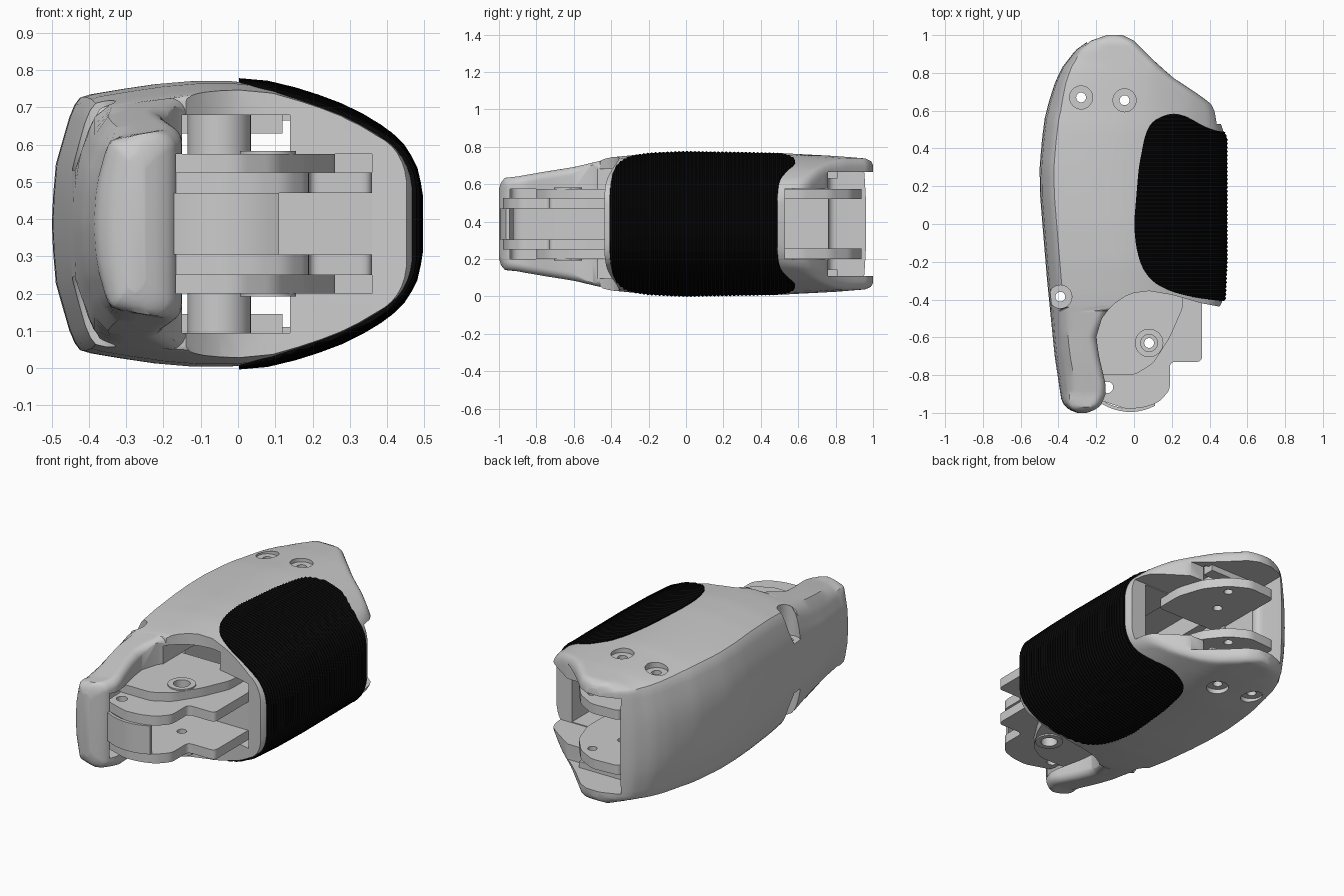
import bpy, bmesh, math

if "Cube" in bpy.data.objects:
    bpy.data.objects.remove(bpy.data.objects["Cube"])

MID = 0.3875  # mirror height of the whole part


def lerp(table, v):
    if v <= table[0][0]:
        return table[0][1]
    for (a, fa), (b, fb) in zip(table, table[1:]):
        if v <= b:
            return fa + (fb - fa) * (v - a) / (b - a)
    return table[-1][1]


def finish(name, bm):
    bmesh.ops.recalc_face_normals(bm, faces=bm.faces)
    me = bpy.data.meshes.new(name)
    bm.to_mesh(me)
    bm.free()
    ob = bpy.data.objects.new(name, me)
    bpy.context.collection.objects.link(ob)
    return ob


def prism(name, pts, z0, z1):
    bm = bmesh.new()
    lo = [bm.verts.new((x, y, z0)) for x, y in pts]
    hi = [bm.verts.new((x, y, z1)) for x, y in pts]
    bm.faces.new(lo[::-1])
    bm.faces.new(hi)
    n = len(pts)
    for i in range(n):
        j = (i + 1) % n
        bm.faces.new((lo[i], lo[j], hi[j], hi[i]))
    return finish(name, bm)


def rect(x0, x1, y0, y1):
    return [(x0, y0), (x1, y0), (x1, y1), (x0, y1)]


def circle(x, y, r, n=32):
    return [(x + r * math.cos(2 * math.pi * i / n), y + r * math.sin(2 * math.pi * i / n)) for i in range(n)]


def rounded(pts, r, n=5):
    # round the corners of a polygon
    out = []
    for i, (x, y) in enumerate(pts):
        ends = []
        for qx, qy in (pts[i - 1], pts[(i + 1) % len(pts)]):
            d = math.hypot(qx - x, qy - y)
            k = min(r / d, 0.45)
            ends.append((x + (qx - x) * k, y + (qy - y) * k))
        (ax, ay), (bx, by) = ends
        for j in range(n + 1):
            t = j / n
            out.append(tuple((1 - t) ** 2 * a + 2 * t * (1 - t) * c + t * t * b
                             for a, c, b in ((ax, x, bx), (ay, y, by))))
    return out


def boolean(ob, cutter, op='DIFFERENCE'):
    m = ob.modifiers.new("cut", 'BOOLEAN')
    m.operation, m.object, m.solver = op, cutter, 'EXACT'
    bpy.context.view_layer.objects.active = ob
    bpy.ops.object.modifier_apply(modifier=m.name)
    bpy.data.objects.remove(cutter)


def smooth(ob, angle=35):
    bpy.ops.object.select_all(action='DESELECT')
    ob.select_set(True)
    bpy.context.view_layer.objects.active = ob
    bpy.ops.object.shade_smooth_by_angle(angle=math.radians(angle))


# Outline of the body along y, its half height, and the width of its rounded back
XMIN = [(-1, -.3), (-.985, -.34), (-.96, -.37), (-.93, -.385), (-.7, -.42), (-.3, -.46), (0, -.485),
        (.15, -.497), (.3, -.5), (.45, -.487), (.56, -.473), (.65, -.45), (.75, -.418), (.83, -.38),
        (.92, -.31), (.97, -.24), (1, -.15)]
XMAX = [(-1, -.25), (-.985, -.21), (-.96, -.175), (-.9, -.15), (-.85, -.15), (-.7, -.185), (-.6, -.2),
        (-.46, -.14), (-.44, .45), (-.4, .478), (-.2, .487), (.45, .487), (.5, .47), (.62, .43),
        (.68, .35), (.78, .2), (.87, .1), (.97, 0), (1, -.06)]
HALF = [(-1, .19), (-.99, .22), (-.97, .245), (-.75, .295), (-.4, .356), (-.2, .376), (0, .383),
        (.5, .379), (.8, .363), (.96, .35), (.99, .335), (1, .315)]
WIDTH = [(-1, .03), (-.97, .12), (-.9, .28), (-.75, .36), (.6, .36), (.85, .22), (.95, .1), (1, .03)]
BACK = [(0, 0), (.01, .2), (.03, .42), (.075, .57), (.13, .75), (.17, .84), (.21, .89), (.28, .91),
        (.5, .945), (.75, .98), (1, 1)]
PALM = [(0, 1), (.1, .97), (.2, .89), (.3, .79), (.4, .63), (.44, .52), (.47, .39), (.49, .2), (.5, .1)]
STEPS = [0, .17, .33, .45, .55, .65, .74, .82, .88, .92, .95, .975, .99, 1]


def section(y, off):
    a, b, s, w = (lerp(t, y) for t in (XMIN, XMAX, HALF, WIDTH))

    def height(x):
        return s * lerp(BACK, (x - a) / w) * lerp(PALM, x)
    span = min(w, .7 * (b - a))
    half = [(a + t * span, height(a + t * span)) for t, h in BACK[:-1]]
    p = a + span
    r = min(.05, .3 * height(b))
    for q in STEPS:
        x = p + q * (b - p)
        d = min(b - x, r)
        z = height(x) - r + math.sqrt(max(0, r * r - (r - d) ** 2))
        half.append((x + off * q, z + off))
    return [(x, y, MID + z) for x, z in half] + [(x, y, MID - z) for x, z in half[:0:-1]]


def loft(name, stations):
    bm = bmesh.new()
    rings = [[bm.verts.new(c) for c in section(y, off)] for y, off in stations]
    n = len(rings[0])
    for r0, r1 in zip(rings, rings[1:]):
        for i in range(n):
            j = (i + 1) % n
            bm.faces.new((r0[i], r0[j], r1[j], r1[i]))
    bm.faces.new(rings[0])
    bm.faces.new(rings[-1][::-1])
    return finish(name, bm)


# Outer shell
ys = sorted([-math.cos(math.pi * i / 64) for i in range(65)] + [-.46, -.44])
shell = loft("shell", [(y, 0) for y in ys])
notch = [(-.2, -.6), (-.17, -.5), (-.14, -.46), (-.1, -.42), (-.05, -.385), (0, -.365), (.08, -.355),
         (.2, -.375), (.36, -.42), (.45, -.437), (.6, -.437), (.6, -.62)]
boolean(shell, prism("notch_cutter", notch, -.1, .9))
# Inner cavities: tip, linkage channel, rear opening
for pts, z0 in ((rounded(rect(-.33, .36, -.94, -.2), .06), .2),
                (rect(-.2, .362, -.3, .61), .203),
                (rect(-.15, .14, -.7, .78), .095),
                (rect(-.21, .6, .53, .8), .198),
                (rounded(rect(-.25, .7, .76, 1.2), .05), .11)):
    boolean(shell, prism("cavity_cutter", pts, z0, 2 * MID - z0))
# Screw holes with counterbores
for x, y, zc in ((-.28, .67, .715), (-.05, .655, .735), (-.39, -.385, .53)):
    boolean(shell, prism("hole_cutter", circle(x, y, .026), -.1, .9))
    boolean(shell, prism("bore_cutter", circle(x, y, .061), zc, .9))
    boolean(shell, prism("bore_cutter", circle(x, y, .061), -.1, 2 * MID - zc))
smooth(shell)

# Ribbed grip wrapped round the palm side
black = bpy.data.materials.new("black_rubber")
black.diffuse_color = (0.002, 0.002, 0.002, 1)
black.use_nodes = True
black.node_tree.nodes["Principled BSDF"].inputs["Base Color"].default_value = black.diffuse_color
ribs = [(-.425 + i * .0105, .01 if i % 2 else .004) for i in range(98)]
grip = loft("grip", ribs)
patch = [(0, 0), (.025, .3), (.06, .48), (.1, .55), (.2, .59), (.28, .57), (.36, .52), (.44, .49), (.6, .48),
         (.6, -.412), (.47, -.41), (.3, -.385), (.2, -.36), (.1, -.31), (.04, -.23), (.01, -.12)]
boolean(grip, prism("patch_cutter", rounded(patch, .05, 3), -.1, .9), 'INTERSECT')
boolean(grip, loft("core_cutter", [(-.439 + i * .03, -.01) for i in range(38)]))
grip.data.materials.clear()
grip.data.materials.append(black)

# Paired linkage plates, mirrored about the mid height
inner = [(-.21, -.3), (.36, -.3), (.36, -.73), (.19, -.73), (.19, -.88), (.13, -.945), (.05, -.972),
         (-.04, -.98), (-.19, -.93)]
outer = [(-.22, -.3), (.26, -.3), (.26, -.44), (.19, -.6), (.1, -.74), (0, -.8), (-.22, -.8)]
rear = [(-.21, .45), (.2, .45), (.2, .62), (.15, .77), (.06, .88), (-.05, .94), (-.22, .93)]
PLATES = [("front_inner_plate", inner, .47, .525, [(.08, -.63, .026), (-.14, -.865, .03)]),
          ("front_outer_plate", outer, .525, .575, [(.08, -.63, .045)]),
          ("rear_plate", rear, .52, .575, [(-.05, .655, .026), (.02, .83, .025)]),
          ("channel_wall", rect(.19, .362, -.28, -.24), .47, .575, []),
          ("pin_boss", circle(-.05, .655, .085), .575, .69, [(-.05, .655, .026)]),
          ("rear_lug", rect(-.15, .12, .74, .81), .63, .69, [])]
for name, pts, z0, z1, holes in PLATES:
    for side, (a, b) in (("upper", (z0, z1)), ("lower", (2 * MID - z1, 2 * MID - z0))):
        shape = pts if len(pts) in (4, 32) else rounded(pts, .03)
        ob = prism(side + "_" + name, shape, a, b)
        for x, y, r in holes:
            boolean(ob, prism("hole_cutter", circle(x, y, r), -.1, .9))
        smooth(ob)

# Raised ring round the pivot hole
for z0, z1 in ((.575, .583), (.192, .2)):
    ring = prism("pivot_ring", circle(.08, -.63, .075), z0, z1)
    boolean(ring, prism("hole_cutter", circle(.08, -.63, .045), -.1, .9))
    smooth(ring)

# Curved strip closing the front of the linkage, and the cross wall behind it
arc = [(-.19 + .03 * i, -.995 + 1.9 * (-.17 + .03 * i) ** 2) for i in range(11)]
strip = prism("front_strip", arc + [(x, y + .018) for x, y in arc[::-1]], .305, .47)
smooth(strip)
prism("cross_wall", rect(.11, .36, -.42, -.34), .305, .47)
